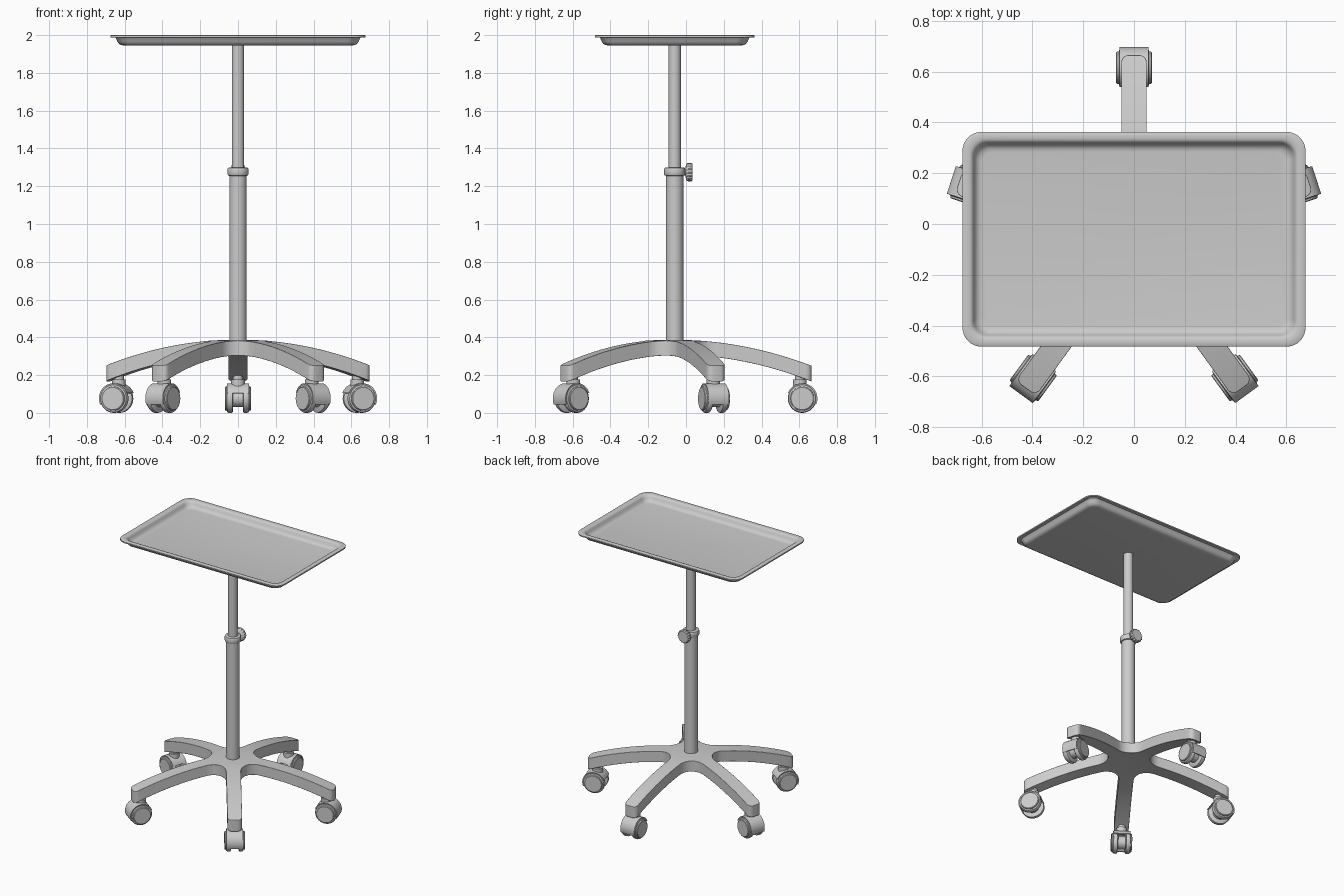
import bpy, bmesh
from math import sin, cos, pi, radians, sqrt
from mathutils import Matrix, Vector

if "Cube" in bpy.data.objects:
    bpy.data.objects.remove(bpy.data.objects["Cube"])

CY = -0.06  # y of the pole axis


def finish(name, bm, mat=Matrix(), bevel=0.0, angle=35):
    bmesh.ops.remove_doubles(bm, verts=bm.verts, dist=1e-5)
    bmesh.ops.recalc_face_normals(bm, faces=bm.faces)
    me = bpy.data.meshes.new(name)
    bm.to_mesh(me)
    bm.free()
    ob = bpy.data.objects.new(name, me)
    bpy.context.collection.objects.link(ob)
    ob.matrix_world = mat
    bpy.ops.object.select_all(action='DESELECT')
    bpy.context.view_layer.objects.active = ob
    ob.select_set(True)
    bpy.ops.object.shade_smooth_by_angle(angle=radians(angle))
    if bevel:
        m = ob.modifiers.new("soft_edges", 'BEVEL')
        m.width, m.segments, m.limit_method, m.angle_limit = bevel, 2, 'ANGLE', radians(50)
    return ob


def loft(bm, rings, cap=True):
    vs = [[bm.verts.new(p) for p in r] for r in rings]
    n = len(vs[0])
    for a, b in zip(vs, vs[1:]):
        for i in range(n):
            bm.faces.new((a[i], a[(i + 1) % n], b[(i + 1) % n], b[i]))
    if cap:
        bm.faces.new(vs[0])
        bm.faces.new(vs[-1])


def lathe(name, prof, mat=Matrix(), n=40, ridge=0.0):
    bm = bmesh.new()
    rings = []
    for r, z in prof:
        rr = [r - (ridge if i % 4 > 1 else 0) for i in range(n)]
        rings.append([(rr[i] * cos(2 * pi * i / n), rr[i] * sin(2 * pi * i / n), z) for i in range(n)])
    loft(bm, rings)
    return finish(name, bm, mat)


# Tray: lofted rounded rectangles, inner floor out over the rim to the underside
def round_rect(inset, z):
    hx, hy, r = 0.675 - inset, 0.4225 - inset, 0.075 - 0.4 * inset
    pts = []
    for k, (sx, sy) in enumerate(((1, 1), (-1, 1), (-1, -1), (1, -1))):
        for j in range(9):
            a = (k + j / 8) * pi / 2
            pts.append((sx * (hx - r) + r * cos(a), CY + sy * (hy - r) + r * sin(a), z))
    return pts


bm = bmesh.new()
loft(bm, [round_rect(*p) for p in (
    (.078, 1.955), (.066, 1.957), (.055, 1.964), (.047, 1.977), (.042, 1.989), (.036, 1.996),
    (.028, 1.999), (.004, 2.0), (0, 1.997), (0, 1.988), (.024, 1.988), (.029, 1.983),
    (.036, 1.966), (.045, 1.953), (.057, 1.947), (.075, 1.945))])
finish("tray", bm, angle=40)

# Telescopic column
axis = Matrix.Translation((0, CY, 0))
lathe("inner_pole", [(.033, 1.2), (.033, 1.948)], axis)
lathe("outer_pole", [(.046, .33), (.046, 1.262)], axis)
lathe("collar", [(.046, 1.255), (.053, 1.258), (.056, 1.265), (.056, 1.29),
                 (.053, 1.297), (.046, 1.3), (.034, 1.3)], axis)

# Clamp knob on the back of the collar
back = Matrix.Translation((0, CY, 1.275)) @ Matrix.Rotation(-pi / 2, 4, 'X')
lathe("knob_shaft", [(.017, .03), (.017, .065)], back, 20)
lathe("knob", [(.03, .058), (.045, .064), (.049, .07), (.049, .088), (.044, .095)], back, 64, .004)

# Star base: five arms with filleted crotches
H, R, END, CR = 0.05, 0.10, 0.725, 0.03
d = (H + R) / sin(radians(36))
cu, cw = d * cos(radians(36)), H + R
rows = [(0, 0)]
u0, w0 = cu - R * sin(radians(54)), cw - R * cos(radians(54))
rows += [(u0 / 2, w0 / 2)]
rows += [(cu - R * sin(radians(54 * (1 - k / 7))), cw - R * cos(radians(54 * (1 - k / 7)))) for k in range(8)]
rows += [(cu + (END - CR - cu) * k / 12, H) for k in range(1, 13)]
rows += [(END - CR + CR * sin(pi * k / 10), H - CR + CR * cos(pi * k / 10)) for k in range(1, 6)]

bm = bmesh.new()
arm_angles = [radians(90 + 72 * k) for k in range(5)]
for a in arm_angles:
    vs = []
    for u, w in rows:
        top, bot = 0.387 - 0.262 * u * u, 0.308 - 0.27 * u * u
        vs.append([bm.verts.new((u * cos(a) - s * w * sin(a), u * sin(a) + s * w * cos(a), z))
                   for s, z in ((-1, bot), (1, bot), (1, top), (-1, top))])
    for i, (p, q) in enumerate(zip(vs, vs[1:])):
        sides = (0, 2) if i < 2 else (0, 1, 2, 3)
        for k in sides:
            j = (k + 1) % 4
            if i == 0:
                bm.faces.new((p[k], q[j], q[k]))
            else:
                bm.faces.new((p[k], p[j], q[j], q[k]))
    bm.faces.new(vs[-1])
loose = [v for v in bm.verts if not v.link_faces]
bmesh.ops.delete(bm, geom=loose, context='VERTS')
finish("star_base", bm, axis, bevel=0.006)


# Casters: local x points outward along the arm, local y is the wheel axle
def caster(i, ang):
    m = axis @ Matrix.Rotation(ang, 4, 'Z') @ Matrix.Translation((0.675, 0, 0.076))
    lathe(f"caster_stem_{i}", [(.036, .06), (.036, .1), (.026, .102), (.026, .135)], m @ Matrix.Translation((-.012, 0, 0)), 24)
    axle = m @ Matrix.Rotation(pi / 2, 4, 'X')
    lathe(f"caster_body_{i}", [(.045, -.03), (.045, .03)], axle, 24)
    for s in (0, 1):
        side = axle @ Matrix.Rotation(s * pi, 4, 'X')
        lathe(f"caster_wheel_{i}_{s}", [(.068, .026), (.075, .03), (.076, .036), (.076, .05), (.072, .057),
                                        (.064, .06), (.063, .067), (.059, .07)], side, 36)
    # curved hood over the top and outer side of the wheels
    bm = bmesh.new()
    rings = []
    for k in range(21):
        t = radians(-22 + 180 * k / 20)
        rings.append([(r * cos(t), y, r * sin(t)) for r, y in
                      ((.07, -.054), (.081, -.057), (.081, .057), (.07, .054))])
    loft(bm, rings)
    finish(f"caster_hood_{i}", bm, m)


for i, a in enumerate(arm_angles):
    caster(i, a)
